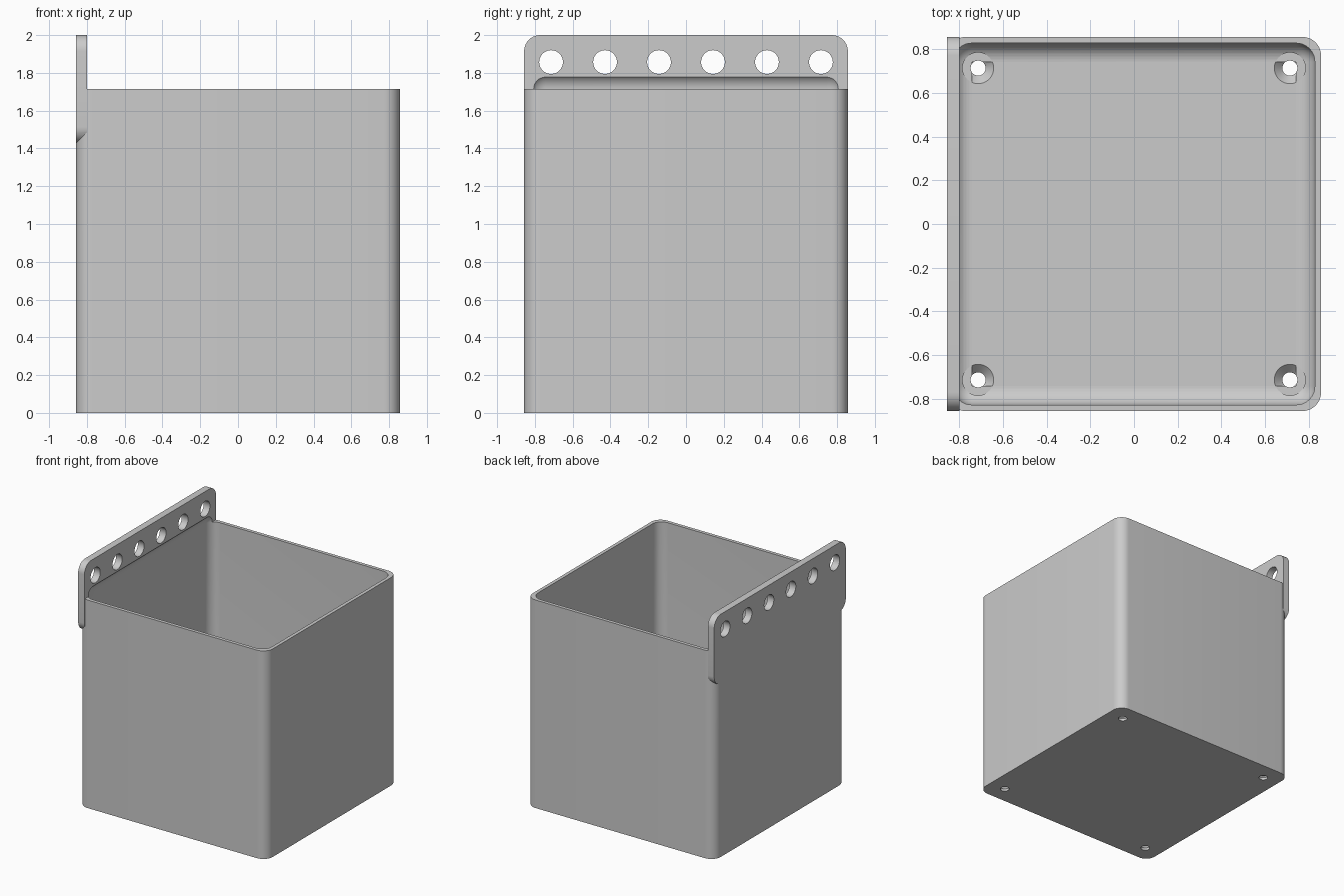
import bpy, bmesh, math
from mathutils import Matrix, Vector

default = bpy.data.objects.get("Cube")
if default:
    bpy.data.objects.remove(default, do_unlink=True)

U = 2 / 70            # design unit
HALF = 30 * U         # half width of the bin
RADIUS = 3 * U        # corner radius
RIM = 60 * U          # height of the bin
WALL = U
FLOOR = 2 * U
PLATE = 2 * U         # thickness of the hanging plate

grey = bpy.data.materials.new("plain_grey")
grey.diffuse_color = (0.6, 0.6, 0.6, 1)
grey.use_nodes = True
grey.node_tree.nodes["Principled BSDF"].inputs["Base Color"].default_value = (0.6, 0.6, 0.6, 1)


def finish(name, bm):
    mesh = bpy.data.meshes.new(name)
    bm.to_mesh(mesh)
    bm.free()
    mesh.materials.append(grey)
    obj = bpy.data.objects.new(name, mesh)
    bpy.context.collection.objects.link(obj)
    return obj


def rounded_box(name, low, high, radius, axis=None):
    """Box with the edges along one axis rounded, or every edge if axis is None."""
    low, high = Vector(low), Vector(high)
    bm = bmesh.new()
    bmesh.ops.create_cube(bm, size=1)
    bmesh.ops.scale(bm, vec=high - low, verts=bm.verts)
    bmesh.ops.translate(bm, vec=(low + high) / 2, verts=bm.verts)
    edges = [e for e in bm.edges if axis is None
             or abs((e.verts[0].co - e.verts[1].co).normalized()[axis]) > 0.9]
    bmesh.ops.bevel(bm, geom=edges, offset=radius, segments=10,
                    profile=0.5, affect='EDGES')
    return finish(name, bm)


def add_cone(bm, r1, r2, depth, centre, turn=Matrix()):
    bmesh.ops.create_cone(bm, cap_ends=True, segments=48, radius1=r1, radius2=r2,
                          depth=depth, matrix=Matrix.Translation(centre) @ turn)


def combine(target, tool, operation):
    mod = target.modifiers.new(operation.lower(), 'BOOLEAN')
    mod.operation = operation
    mod.solver = 'EXACT'
    mod.object = tool
    bpy.context.view_layer.objects.active = target
    bpy.ops.object.modifier_apply(modifier=mod.name)
    bpy.data.objects.remove(tool, do_unlink=True)


# Outer bin and the hanging plate on its left-hand edge
storage_bin = rounded_box("storage_bin", (-HALF, -HALF, 0), (HALF, HALF, RIM), RADIUS, 2)
plate = rounded_box("hanging_plate", (-HALF, -HALF, 50 * U),
                    (-HALF + PLATE, HALF, 70 * U), RADIUS, 0)
combine(storage_bin, plate, 'UNION')

# Hollow with rounded edges, running up into the plate as a shallow recess
inner = HALF - WALL
cavity = rounded_box("cavity_cutter", (-inner, -inner, FLOOR),
                     (inner, inner, RIM + RADIUS), RADIUS)
combine(storage_bin, cavity, 'DIFFERENCE')

# Row of peg holes through the plate
bm = bmesh.new()
for i in range(6):
    add_cone(bm, 2.2 * U, 2.2 * U, 8 * U, (-HALF, (i * 10 - 25) * U, 65 * U),
             Matrix.Rotation(math.pi / 2, 4, 'Y'))
combine(storage_bin, finish("peg_hole_cutter", bm), 'DIFFERENCE')

# Countersunk screw holes in the floor corners
for part in ("shaft", "sink", "clearance"):
    bm = bmesh.new()
    for sx in (-1, 1):
        for sy in (-1, 1):
            x, y = sx * 25 * U, sy * 25 * U
            if part == "shaft":
                add_cone(bm, 1.2 * U, 1.2 * U, 8 * U, (x, y, FLOOR))
            elif part == "sink":
                add_cone(bm, 1.2 * U, 2.5 * U, 1.3 * U, (x, y, FLOOR - 0.65 * U))
            else:
                add_cone(bm, 2.5 * U, 2.5 * U, 2 * U, (x, y, FLOOR + U))
    combine(storage_bin, finish(part + "_cutter", bm), 'DIFFERENCE')

# Smooth curves, crisp edges
bpy.ops.object.select_all(action='DESELECT')
storage_bin.select_set(True)
bpy.context.view_layer.objects.active = storage_bin
bpy.ops.object.shade_smooth_by_angle(angle=math.radians(30))
